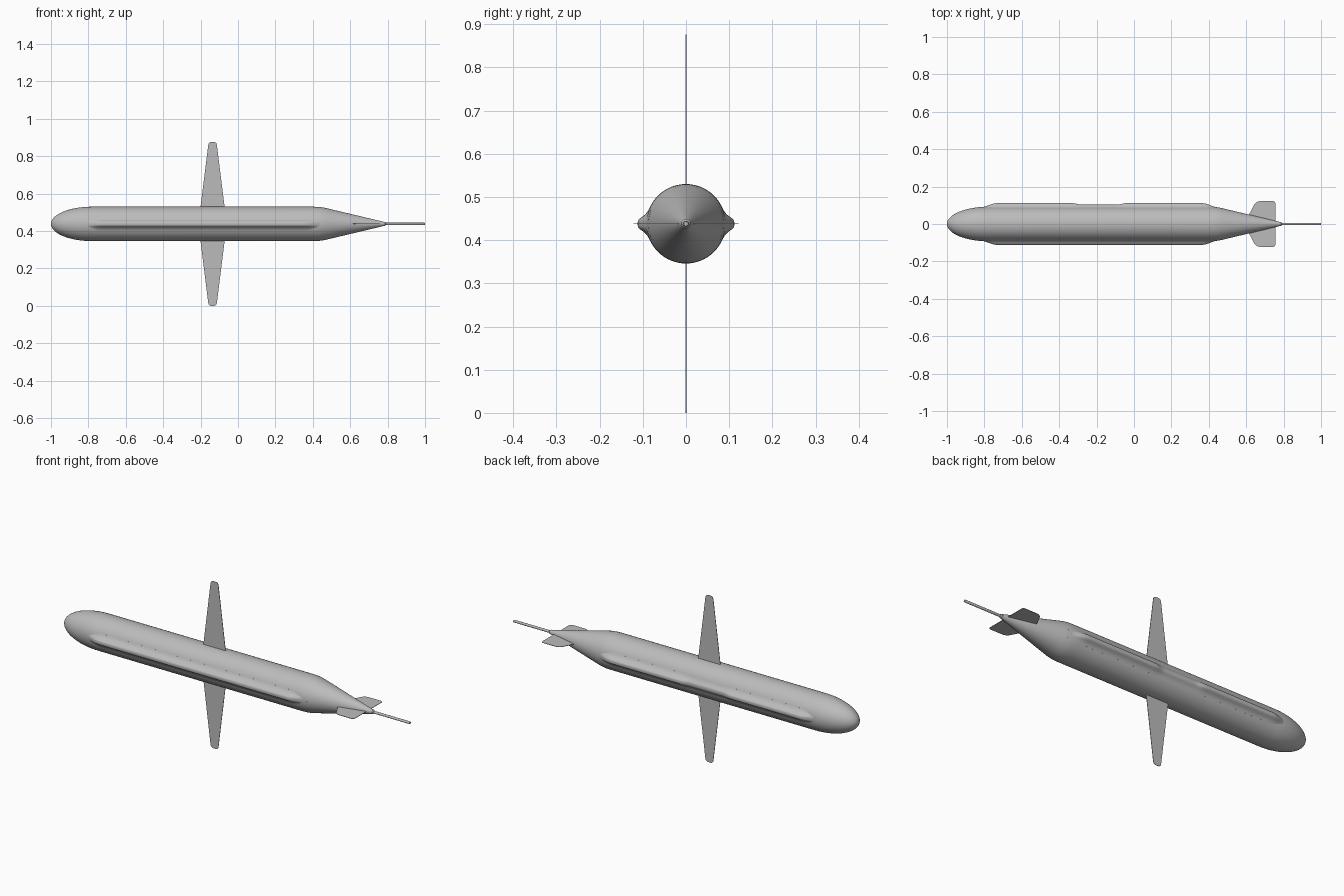
import bpy, bmesh, math
from mathutils import Vector

if "Cube" in bpy.data.objects:
    bpy.data.objects.remove(bpy.data.objects["Cube"], do_unlink=True)

AXIS_Z = 0.438
R = 0.092

grey = bpy.data.materials.new("light grey")
grey.use_nodes = True
grey.diffuse_color = (0.5, 0.5, 0.5, 1)
grey.node_tree.nodes["Principled BSDF"].inputs["Base Color"].default_value = (0.5, 0.5, 0.5, 1)


def finish(name, bm, smooth=True):
    bmesh.ops.remove_doubles(bm, verts=bm.verts, dist=1e-5)
    bmesh.ops.recalc_face_normals(bm, faces=bm.faces)
    mesh = bpy.data.meshes.new(name)
    bm.to_mesh(mesh)
    bm.free()
    ob = bpy.data.objects.new(name, mesh)
    bpy.context.collection.objects.link(ob)
    mesh.materials.append(grey)
    if smooth:
        bpy.ops.object.select_all(action="DESELECT")
        ob.select_set(True)
        bpy.context.view_layer.objects.active = ob
        bpy.ops.object.shade_smooth_by_angle(angle=math.radians(35))
    return ob


def loft(name, sections):
    """Skin closed sections of equal length and cap both ends."""
    bm = bmesh.new()
    rings = [[bm.verts.new(p) for p in s] for s in sections]
    n = len(rings[0])
    for a, b in zip(rings, rings[1:]):
        for i in range(n):
            j = (i + 1) % n
            bm.faces.new((a[i], a[j], b[j], b[i]))
    bm.faces.new(rings[0])
    bm.faces.new(rings[-1])
    return finish(name, bm)


def turned(name, profile, sides):
    """Revolve (x, radius) points around the long axis."""
    angles = [math.tau * i / sides for i in range(sides)]
    return loft(name, [[(x, r * math.cos(a), AXIS_Z + r * math.sin(a)) for a in angles]
                       for x, r in profile])


def rounded(corners, steps=6):
    """Round each (u, v, radius) corner with a small curve."""
    out = []
    for i, (u, v, r) in enumerate(corners):
        p = Vector((u, v))
        if not r:
            out.append(p)
            continue
        before = Vector(corners[i - 1][:2])
        after = Vector(corners[(i + 1) % len(corners)][:2])
        a = p + (before - p).normalized() * r
        b = p + (after - p).normalized() * r
        for k in range(steps + 1):
            t = k / steps
            out.append(a * (1 - t) ** 2 + p * 2 * t * (1 - t) + b * t * t)
    return out


def plate(name, outline, place, thick=0.002):
    """Thin flat blade; place maps (u, v, w) into space."""
    bm = bmesh.new()
    low, high = [[bm.verts.new(place(p.x, p.y, w)) for p in outline]
                 for w in (-thick / 2, thick / 2)]
    bm.faces.new(low)
    bm.faces.new(high)
    for i in range(len(low)):
        j = (i + 1) % len(low)
        bm.faces.new((low[i], low[j], high[j], high[i]))
    return finish(name, bm, smooth=False)


# Hull: elliptical nose, straight tube, softened shoulder, tail cone
NOSE = 0.22
profile = [(-1 + NOSE * (1 - math.cos(t)), R * math.sin(t))
           for t in [0.03 + (math.pi / 2 - 0.03) * i / 20 for i in range(21)]]
profile[0] = (-1, 0.001)
profile += [(0.40, R), (0.43, 0.0912), (0.455, 0.088), (0.48, 0.0825), (0.78, 0.011)]
turned("hull", profile, 64)

# Antenna with collar at the tail tip
turned("antenna_collar", [(0.765, 0.011), (0.785, 0.011), (0.79, 0.007)], 24)
turned("antenna_rod", [(0.77, 0.0065), (0.997, 0.0065), (1.0, 0.005)], 20)


# Side fairings: bell-shaped bulges with ramped ends
def ease(t):
    t = max(0, min(1, t))
    return t * t * (3 - 2 * t)


def fairing(name, side, dip):
    sections = []
    count = 80
    for i in range(count + 1):
        x = -0.83 + 1.29 * i / count
        rise = ease((x + 0.83) / 0.1) * ease((0.46 - x) / 0.1)
        waist = ease((x + 0.33) / 0.05) * ease((-0.04 - x) / 0.05)
        height = 0.021 * rise - dip * waist
        base = R - 0.004 * (1 - rise)
        ring = []
        for k in range(-12, 13):
            dz = 0.036 * k / 12
            bump = 1 / (1 + (abs(dz) / 0.0175) ** 4)
            y = math.sqrt(base ** 2 - dz ** 2) - 0.001 + height * bump
            ring.append((x, side * y, AXIS_Z + dz))
        ring += [(x, side * 0.07, AXIS_Z + 0.036), (x, side * 0.07, AXIS_Z - 0.036)]
        sections.append(ring)
    loft(name, sections)


fairing("front_fairing", -1, 0)
fairing("back_fairing", 1, 0.009)

# Tapered wings above and below the hull
wing = rounded([(-0.212, 0.0, 0), (-0.157, 0.438, 0.016),
                (-0.115, 0.438, 0.016), (-0.06, 0.0, 0)])
for name, s in (("upper_wing", 1), ("lower_wing", -1)):
    plate(name, wing, lambda u, v, w, s=s: (u, w, AXIS_Z + s * v))

# Horizontal tail fins
fin = rounded([(0.60, 0.0, 0), (0.615, 0.05, 0), (0.652, 0.122, 0.025),
               (0.756, 0.122, 0.015), (0.756, 0.0, 0)])
for name, s in (("front_tail_fin", -1), ("back_tail_fin", 1)):
    plate(name, fin, lambda u, v, w, s=s: (u, s * v, AXIS_Z + w))
